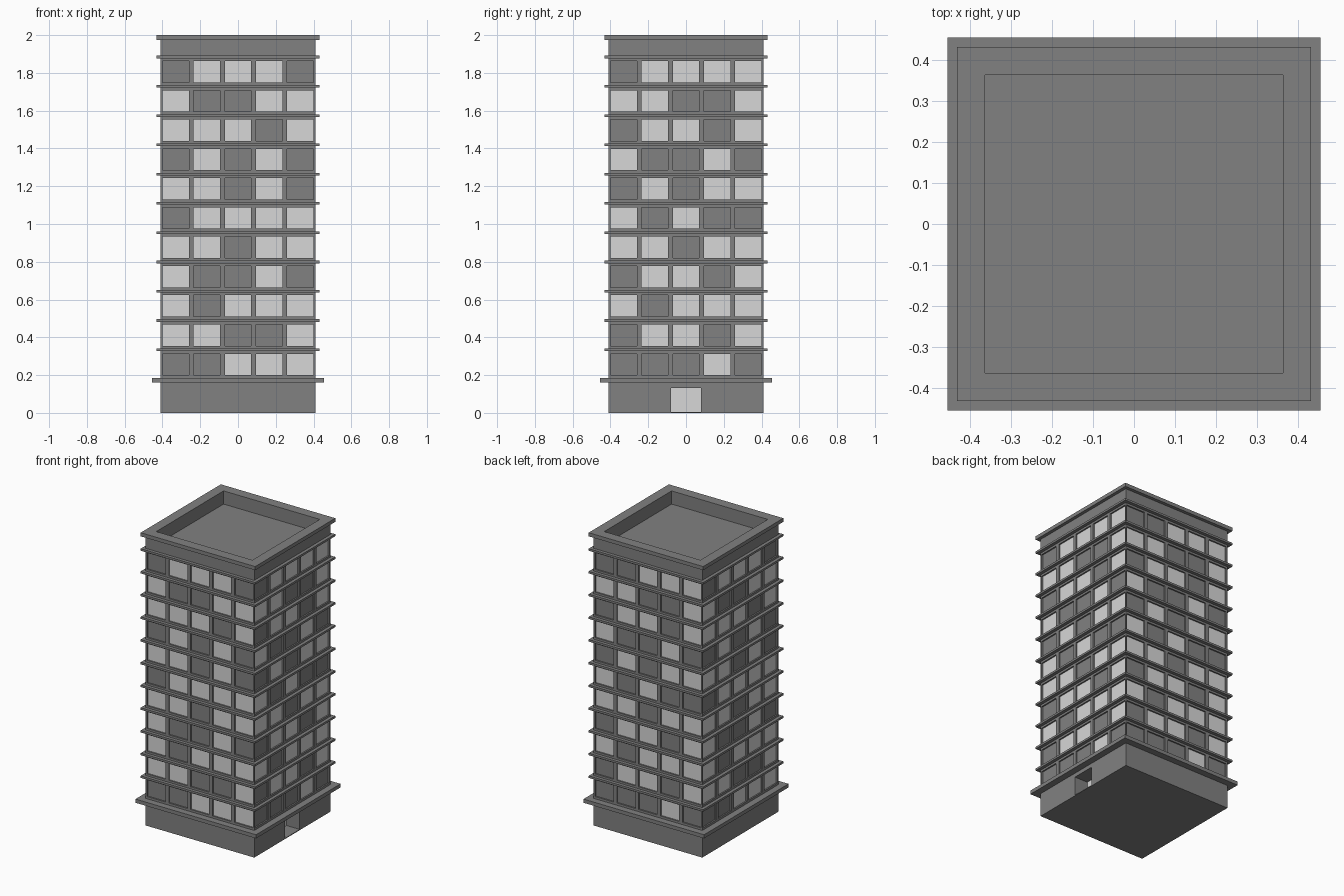
import bpy, bmesh
from mathutils import Vector

cube = bpy.data.objects.get("Cube")
if cube:
    bpy.data.objects.remove(cube, do_unlink=True)


def material(name, value):
    m = bpy.data.materials.new(name)
    m.use_nodes = True
    colour = (value, value, value, 1)
    m.diffuse_color = colour
    m.node_tree.nodes["Principled BSDF"].inputs["Base Color"].default_value = colour
    return m


concrete = material("concrete grey", 0.22)
lit = material("lit window", 0.68)


def box(half, z0, z1):
    bm = bmesh.new()
    bmesh.ops.create_cube(bm, size=1)
    for v in bm.verts:
        v.co = Vector((v.co.x * 2 * half, v.co.y * 2 * half, z0 + (v.co.z + 0.5) * (z1 - z0)))
    return bm


def cut(bm, axis, positions):
    normal = Vector((0, 0, 0))
    normal[axis] = 1
    for p in positions:
        bmesh.ops.bisect_plane(bm, geom=bm.verts[:] + bm.edges[:] + bm.faces[:],
                               plane_co=normal * p, plane_no=normal, dist=1e-5)


def finish(bm, name):
    mesh = bpy.data.meshes.new(name)
    bm.to_mesh(mesh)
    bm.free()
    mesh.materials.append(concrete)
    mesh.materials.append(lit)
    obj = bpy.data.objects.new(name, mesh)
    bpy.context.collection.objects.link(obj)
    return obj


HALF, FLOORS, PITCH, COLS = 0.41, 11, 0.155, 5
SILL, WIN_H, WIN_W, STEP = 0.20, 0.113, 0.14, 0.165

# Which windows are lit, top floor first, read left to right from outside
FRONT = ".###. #..## ###.# .#.#. ##.#. .#### ##.## #..#. #.### ##..# ..###".split()
RIGHT = ".#### ##..# .##.# #..#. .#.## #.#.. ##.## .##.# #.### .##.# ...#.".split()
BACK = ["..###"] + RIGHT[1:]
LEFT = FRONT

# Ground floor with a recessed doorway on the right side
bm = box(HALF, 0, 0.165)
cut(bm, 1, (-0.08, 0.08))
cut(bm, 2, (0.005, 0.133))
door = [f for f in bm.faces if f.normal.x > 0.9
        and abs(f.calc_center_median().y) < 0.05
        and 0.03 < f.calc_center_median().z < 0.12]
bmesh.ops.inset_individual(bm, faces=door, thickness=0, depth=-0.1)
for f in door:
    f.material_index = 1
finish(bm, "ground_floor")

# Tower walls with a grid of shallow recessed windows
bm = box(HALF, 0.165, 1.90)
for c in range(COLS):
    x = (c - 2) * STEP
    for axis in (0, 1):
        cut(bm, axis, (x - WIN_W / 2, x + WIN_W / 2))
for r in range(FLOORS):
    z = SILL + r * PITCH
    cut(bm, 2, (z, z + WIN_H))
panes = []
for f in bm.faces:
    n, c = f.normal, f.calc_center_median()
    if abs(n.z) > 0.5:
        continue
    along = Vector((-n.y, n.x, 0)).dot(c)
    col = round(along / STEP) + 2
    row = round((c.z - SILL - WIN_H / 2) / PITCH)
    if not (0 <= col < COLS and 0 <= row < FLOORS):
        continue
    if abs(along - (col - 2) * STEP) > 0.005 or abs(c.z - SILL - WIN_H / 2 - row * PITCH) > 0.005:
        continue
    if abs(n.x) > 0.5:
        pattern = RIGHT if n.x > 0 else LEFT
    else:
        pattern = BACK if n.y > 0 else FRONT
    panes.append((f, pattern[FLOORS - 1 - row][col] == "#"))
bmesh.ops.inset_individual(bm, faces=[f for f, on in panes], thickness=0, depth=-0.0095)
for f, on in panes:
    f.material_index = int(on)
finish(bm, "tower_walls")

# Wide canopy ledge and the thin ledge above every floor
finish(box(0.455, 0.16, 0.185), "canopy_ledge")
for r in range(FLOORS):
    z = 0.334 + r * PITCH
    finish(box(0.432, z - 0.007, z + 0.007), "floor_ledge")


# Roof parapet and its coping, each hollowed by pushing the inset top down
def hollow(name, half, z0, z1, depth):
    bm = box(half, z0, z1)
    top = [f for f in bm.faces if f.normal.z > 0.9]
    bmesh.ops.inset_region(bm, faces=top, thickness=half - 0.363, use_even_offset=True)
    if depth < z1 - z0:
        bmesh.ops.inset_individual(bm, faces=top, thickness=0, depth=-depth)
    else:
        bottom = [f for f in bm.faces if f.normal.z < -0.9]
        bmesh.ops.inset_region(bm, faces=bottom, thickness=half - 0.363, use_even_offset=True)
        rims = [e for f in top + bottom for e in f.edges]
        bmesh.ops.delete(bm, geom=top + bottom, context="FACES_ONLY")
        bmesh.ops.bridge_loops(bm, edges=rims)
        bmesh.ops.recalc_face_normals(bm, faces=bm.faces[:])
    return finish(bm, name)


hollow("roof_parapet", HALF, 1.89, 1.976, 0.066)
hollow("roof_coping", 0.432, 1.975, 2.0, 0.025)
